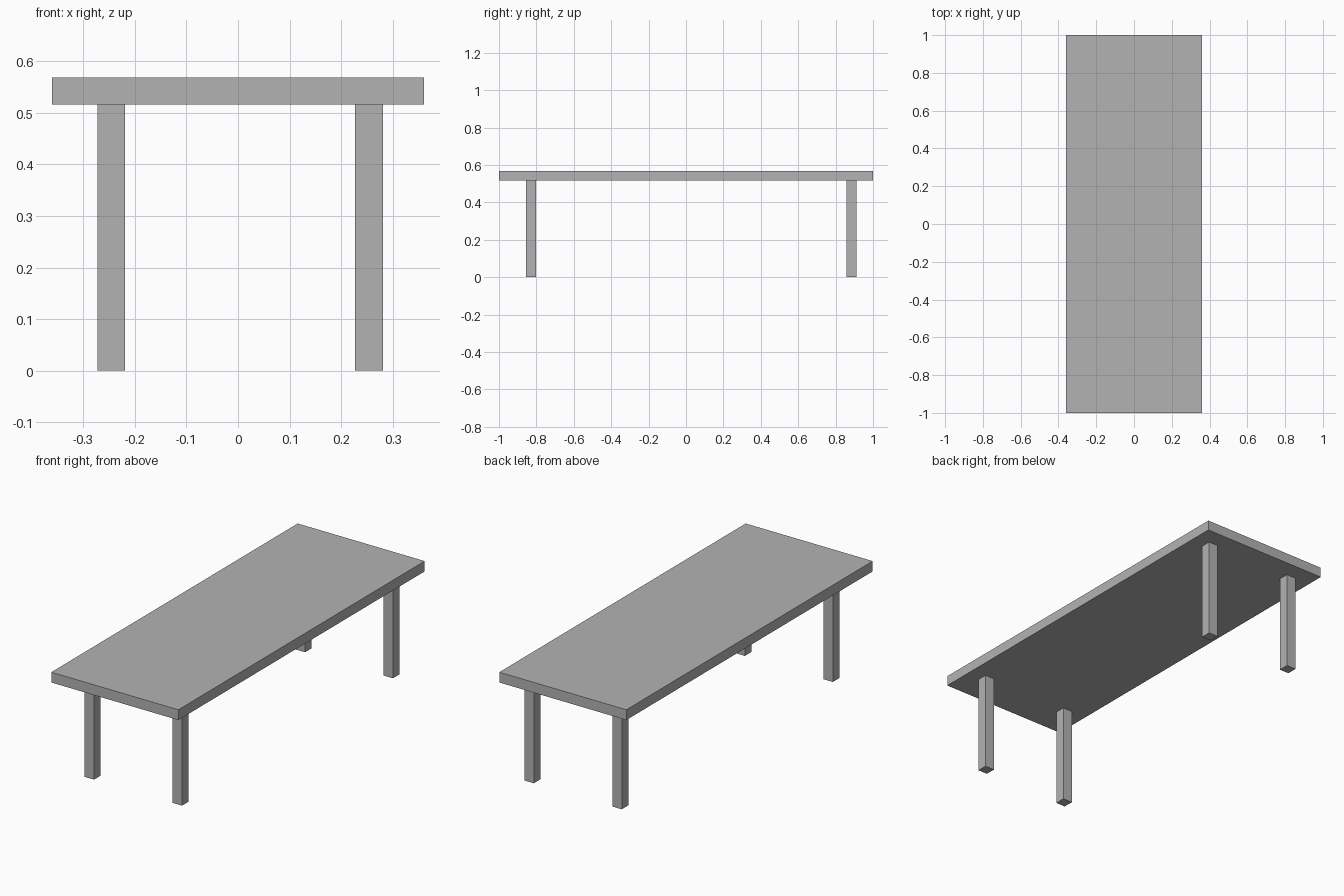
import bpy

# Remove the default object
default = bpy.data.objects.get("Cube")
if default:
    bpy.data.objects.remove(default, do_unlink=True)

# Single grey finish
grey = bpy.data.materials.new("plain_grey")
grey.use_nodes = True
colour = (0.45, 0.45, 0.45, 1)
grey.diffuse_color = colour
grey.node_tree.nodes["Principled BSDF"].inputs["Base Color"].default_value = colour


def box(name, centre, size):
    bpy.ops.mesh.primitive_cube_add(size=1, location=centre)
    part = bpy.context.object
    part.name = name
    part.scale = size
    bpy.ops.object.transform_apply(location=False, rotation=False, scale=True)
    part.data.materials.append(grey)
    return part


HEIGHT = 0.569
THICKNESS = 0.053
LEG_WIDTH = 0.054
leg_height = HEIGHT - THICKNESS

# Long flat table top
box("table_top", (0, 0, HEIGHT - THICKNESS / 2), (0.722, 2, THICKNESS))

# Four square legs, set slightly off centre under the top
for end, y in (("front", -0.829), ("back", 0.884)):
    for side, x in (("right", -0.246), ("left", 0.254)):
        box(f"{end}_{side}_leg", (x, y, leg_height / 2),
            (LEG_WIDTH, LEG_WIDTH, leg_height))
